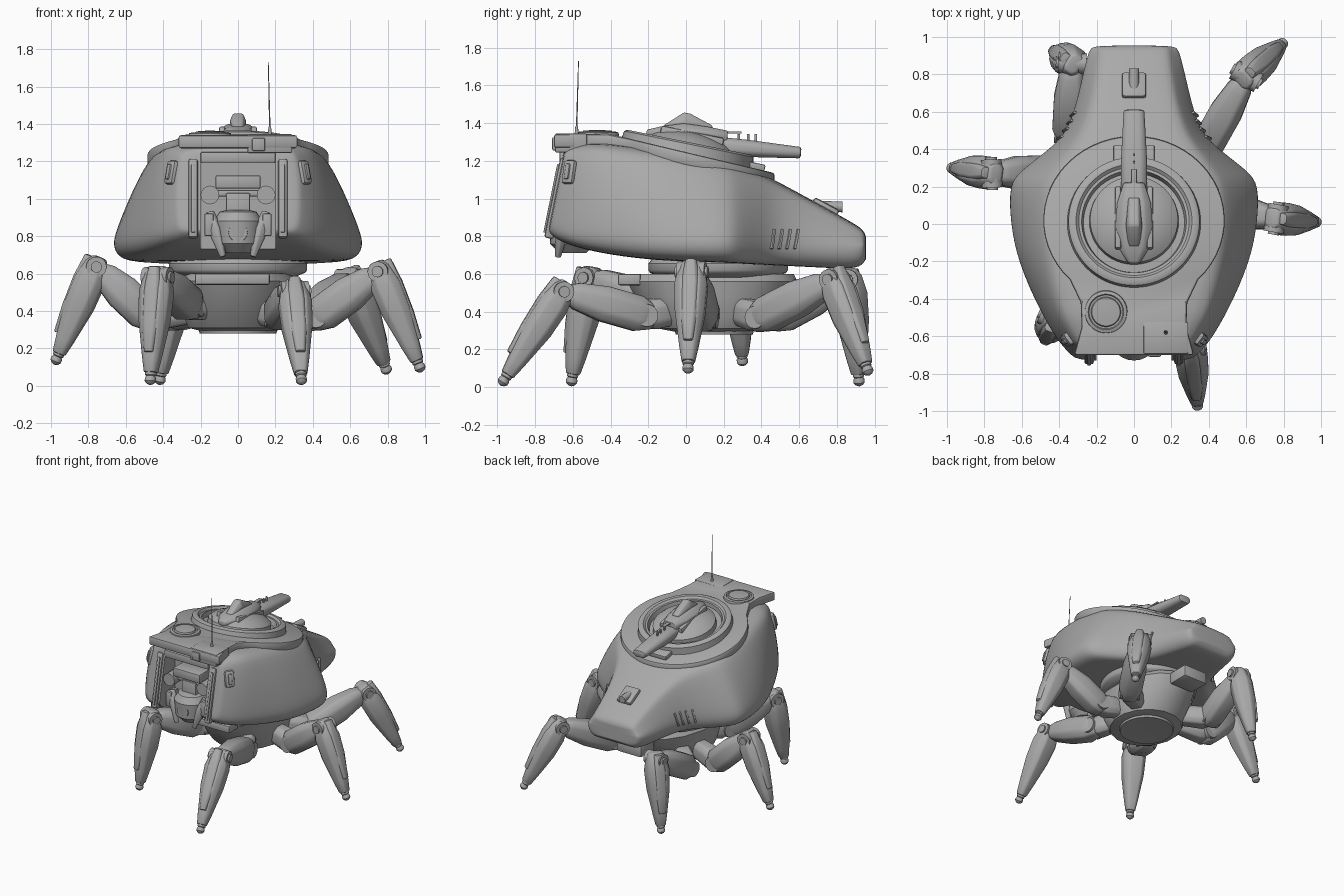
import bpy, bmesh, math
from mathutils import Vector, Matrix

if "Cube" in bpy.data.objects:
    bpy.data.objects.remove(bpy.data.objects["Cube"])

grey = bpy.data.materials.new("armour_grey")
grey.use_nodes = True
GREY = (0.4, 0.4, 0.4, 1)
grey.diffuse_color = GREY
grey.node_tree.nodes["Principled BSDF"].inputs["Base Color"].default_value = GREY


def make(name, bm, bevel=0, subsurf=0, cutter=None, angle=35):
    """Turn a bmesh into a finished, shaded object."""
    bmesh.ops.recalc_face_normals(bm, faces=bm.faces)
    mesh = bpy.data.meshes.new(name)
    bm.to_mesh(mesh)
    bm.free()
    mesh.materials.append(grey)
    ob = bpy.data.objects.new(name, mesh)
    bpy.context.collection.objects.link(ob)
    if subsurf:
        ob.modifiers.new("smooth", 'SUBSURF').levels = subsurf
    if cutter:
        cut = ob.modifiers.new("cut", 'BOOLEAN')
        cut.operation, cut.object = 'DIFFERENCE', cutter
    if bevel:
        mod = ob.modifiers.new("bevel", 'BEVEL')
        mod.width, mod.segments, mod.limit_method = bevel, 2, 'ANGLE'
    bpy.ops.object.select_all(action='DESELECT')
    ob.select_set(True)
    bpy.context.view_layer.objects.active = ob
    bpy.ops.object.convert(target='MESH')
    bpy.ops.object.shade_smooth_by_angle(angle=math.radians(angle))
    return ob


def loft(rings, strip_caps=False):
    bm = bmesh.new()
    rows = [[bm.verts.new(p) for p in r] for r in rings]
    n = len(rows[0])
    for a, b in zip(rows, rows[1:]):
        for i in range(n):
            bm.faces.new((a[i], a[(i + 1) % n], b[(i + 1) % n], b[i]))
    for r in (rows[0], rows[-1]):
        if strip_caps:
            for i in range(n // 2 - 1):
                bm.faces.new((r[i], r[i + 1], r[n - 2 - i], r[n - 1 - i]))
        else:
            bm.faces.new(r)
    return bm


def box(name, loc, size, bevel=0.008, rot=None):
    bm = bmesh.new()
    m = Matrix.Translation(loc) @ (rot or Matrix()) @ Matrix.Diagonal((*size, 1))
    bmesh.ops.create_cube(bm, size=1, matrix=m)
    return make(name, bm, bevel)


def lathe(name, loc, profile, rot=None, sides=48):
    m = Matrix.Translation(loc) @ (rot or Matrix())
    turn = [math.tau * i / sides for i in range(sides)]
    return make(name, loft([[m @ Vector((r * math.cos(a), r * math.sin(a), z))
                             for a in turn] for r, z in profile]))


def rod(name, a, b, r, r2=None, sides=16):
    a, b = Vector(a), Vector(b)
    rot = (b - a).to_track_quat('Z', 'Y').to_matrix().to_4x4()
    return lathe(name, a, [(r, 0), (r if r2 is None else r2, (b - a).length)], rot, sides)


def limb(name, a, b, stations, bevel=0.012, shift=0.0):
    """Eight-sided tapered armour shell; each station is (t, half width, half depth)."""
    a, b = Vector(a), Vector(b)
    d = (b - a).normalized()
    side = d.cross(Vector((0, 0, 1))).normalized()
    up = side.cross(d)
    rings = []
    for t, w, h in stations:
        c = a.lerp(b, t) + up * shift
        rings.append([c + side * w * x + up * h * z for x, z in
                      ((1, .5), (.6, 1), (-.6, 1), (-1, .5), (-1, -.5), (-.6, -1), (.6, -1), (1, -.5))])
    return make(name, loft(rings), bevel)


# Hull: sections along y as (y, top z, shoulder w, z, middle w, z, widest w, z, base z)
hull = [(-.72, 1.26, .30, 1.23, .315, 1.05, .31, .88, .84),
        (-.705, 1.28, .32, 1.24, .335, 1.05, .33, .86, .81),
        (-.62, 1.30, .37, 1.25, .41, 1.05, .41, .82, .76),
        (-.46, 1.31, .42, 1.25, .48, 1.05, .51, .79, .71),
        (-.20, 1.28, .48, 1.22, .57, 1.03, .63, .76, .675),
        (.02, 1.24, .49, 1.19, .59, 1.0, .67, .75, .665),
        (.21, 1.20, .48, 1.15, .585, .97, .675, .75, .66),
        (.28, 1.18, .44, 1.12, .54, .96, .62, .75, .655),
        (.38, 1.145, .37, 1.09, .44, .93, .485, .74, .65),
        (.49, 1.09, .28, 1.05, .335, .89, .355, .73, .645),
        (.70, .975, .22, .94, .27, .83, .30, .715, .635),
        (.90, .865, .195, .83, .235, .77, .255, .70, .625),
        (.94, .835, .185, .81, .22, .76, .235, .715, .655),
        (.955, .80, .17, .785, .20, .75, .21, .72, .68)]
rings = []
for y, zt, ws, zs, wm, zm, ww, zw, zb in hull:
    half = [(ws * .85, zt), (ws, zs), (wm, zm), (ww, zw + .04), (ww - .01, zw - .03),
            (ww - .06, zb), (ww * .6, zb)]
    ring = half + [(-x, z) for x, z in reversed(half)]
    rings.append([Vector((x, y + (.2 * (z - .9) if y < -.5 else 0), z)) for x, z in ring])
cutter = box("bay_cutter", (0, -.7, .93), (.40, .34, .62), 0)
cutter.hide_render = True
body = make("hull", loft(rings, True), subsurf=2, cutter=cutter)
bpy.data.objects.remove(cutter)


def on_hull(name, start, direction, size, roll=0.0, bevel=.004):
    """Place a box flat on the hull where a ray meets it."""
    _, p, n, _ = body.ray_cast(Vector(start), Vector(direction))
    rot = n.to_track_quat('Z', 'Y').to_matrix().to_4x4() @ Matrix.Rotation(roll, 4, 'Z')
    return box(name, p, size, bevel, rot)


# Upper deck: round plate running into a flat strip, sloping down beyond the strip
outline = [(.485 * math.sin(a), .02 - .45 * math.cos(a))
           for a in [math.radians(45 + 270 * i / 40) for i in range(41)]]
outline = [(.32, -.70), (.28, -.55), (.285, -.42)] + outline + [(-.285, -.42), (-.28, -.55), (-.32, -.70)]
deck_z = lambda y: 1.34 - .235 * max(0, y + .40)
make("upper_deck", loft([[Vector((x, y, deck_z(y) - drop)) for x, y in outline]
                         for drop in (.07, 0)]), bevel=.012)
tilt = Matrix.Rotation(-.2, 4, 'X')
lathe("turret_ring", (0, .01, 1.264), [(.36, -.04), (.35, .025), (.335, .035), (.31, .035),
                                       (.295, .02), (.28, .02), (.27, -.02)], tilt, 64)
lathe("turret_dome", (0, .02, 1.265), [(.24, -.03), (.235, .02), (.19, .055), (.10, .085), (.04, .09)], tilt)
for s in (-1, 1):
    box("turret_cheek", (s * .085, .03, 1.32), (.035, .34, .07), .012, tilt)

# Gun
limb("gun_head", (0, -.21, 1.345), (0, .22, 1.32),
     [(0, .03, .02), (.2, .085, .045), (.45, .10, .065), (.75, .09, .055), (1, .055, .04)])
limb("gun_crest", (0, -.12, 1.375), (0, .14, 1.375),
     [(0, .03, .012), (.42, .045, .082), (.55, .04, .075), (1, .03, .012)])
limb("gun_barrel", (0, .15, 1.28), (0, .61, 1.243), [(0, .07, .05), (.4, .07, .045), (1, .055, .03)])
box("gun_rail", (0, .24, 1.35), (.03, .11, .012), .003)
for y in (.2, .28, .33, .37):
    box("rail_post", (0, y, 1.315), (.012, .012, .055), .002)
box("deck_slot", (0, .34, 1.175), (.22, .16, .04), .008, tilt)

# Hatch, equipment box and antenna
lathe("hatch", (-.15, -.47, 1.33), [(.115, 0), (.112, .02), (.095, .025), (.09, .018), (.08, .018), (.075, .03), (.02, .034)])
box("equipment_box", (.17, -.61, 1.295), (.24, .17, .10))
box("box_latch", (.11, -.695, 1.29), (.07, .03, .07))
rod("antenna_base", (.17, -.58, 1.33), (.17, -.58, 1.385), .012, .007)
rod("antenna", (.17, -.58, 1.38), (.162, -.57, 1.73), .004, .002, 8)

# Nose sensor and side vents
slope = Matrix.Rotation(-.5, 4, 'X')
box("nose_sensor_base", (0, .74, .955), (.13, .15, .04), .015, slope)
rod("nose_sensor", (0, .72, .96), (0, .83, .955), .028)
for s in (-1, 1):
    for i in range(4):
        on_hull("vent_slat", (s, .46 + .042 * i, .785), (-s, 0, 0), (.014, .11, .022), -s * .25)

# Machinery bay
box("bay_top_box", (0, -.60, 1.09), (.24, .14, .07))
box("bay_cross_beam", (0, -.59, 1.03), (.34, .08, .035))
box("bay_lintel", (0, -.62, 1.22), (.40, .10, .06))
box("bay_neck", (0, -.58, .95), (.13, .12, .16))
lathe("bay_socket", (0, -.60, .84), [(.07, -.13), (.12, -.08), (.13, .04), (.10, .09), (.06, .10)], sides=24)
rod("bay_nozzle", (0, -.60, .82), (0, -.72, .82), .065, .05, 20)
lean = Matrix.Rotation(-.2, 4, 'X')
for s in (-1, 1):
    rod("bay_canister", (s * .15, -.68, 1.02), (s * .15, -.55, 1.02), .05)
    limb("bay_claw", (s * .15, -.64, .93), (s * .08, -.68, .69), [(0, .02, .02), (.4, .032, .035), (1, .015, .015)], .005)
    box("bay_hinge", (s * .155, -.63, .86), (.05, .1, .12))
    box("bay_rail", (s * .24, -.685, 1.0), (.05, .05, .43), .012, lean)
    box("rail_insert", (s * .24, -.71, 1.0), (.02, .02, .37), .004, lean)
    on_hull("lamp_frame", (s * .355, -1, 1.14), (0, 1, 0), (.075, .13, .04), bevel=.018)
    on_hull("lamp", (s * .355, -1, 1.14), (0, 1, 0), (.03, .085, .06), bevel=.01)

# Chassis: long rounded bowl tapering to a round base plate
bowl = [(.21, .21, .295), (.27, .29, .31), (.295, .34, .37), (.31, .42, .48), (.32, .46, .56), (.29, .44, .60)]
make("chassis", loft([[Vector((rx * math.cos(a), .14 + ry * math.sin(a), z))
                       for a in [math.tau * (i + .5) / 16 for i in range(16)]] for rx, ry, z in bowl]))
lathe("base_plate", (0, .15, 0), [(.17, .283), (.205, .28), (.21, .30)], sides=32)
lathe("slew_ring", (0, .17, 0), [(.30, .58), (.36, .605), (.37, .62), (.37, .655), (.35, .68), (.30, .69)])
box("front_plate", (-.03, -.30, .57), (.40, .12, .06), .01)
box("rear_plate", (0, .65, .52), (.22, .18, .10), .015)


# Legs
def leg(hip, knee, foot):
    hip, knee, foot = Vector(hip), Vector(knee), Vector(foot)
    axis = (knee - hip).cross(Vector((0, 0, 1))).normalized()
    core = Vector((0, .15, .44))
    limb("hip_link", core.lerp(hip, .45), hip, [(0, .06, .07), (.8, .075, .08), (1.1, .05, .05)])
    rod("hip_joint", hip - axis * .075, hip + axis * .075, .06)
    limb("thigh", hip, knee, [(-.12, .06, .06), (.08, .088, .095), (.5, .088, .095), (.82, .068, .072), (.95, .05, .045)], .015)
    rod("knee_joint", knee - axis * .075, knee + axis * .075, .055)
    rod("knee_pin", knee - axis * .088, knee + axis * .088, .03)
    limb("shin", knee, foot, [(-.10, .05, .035), (-.03, .07, .06), (.14, .088, .08), (.4, .08, .077),
                              (.75, .05, .049), (.9, .035, .035)], .009)
    limb("shin_plate", knee, foot, [(-.08, .03, .03), (.15, .05, .04), (.45, .045, .035), (.72, .025, .02)], .006, .05)
    tip = (foot - knee).normalized()
    lathe("foot", foot, [(.03, -.08), (.03, -.045), (.024, -.04), (.03, -.028), (.03, -.012), (.02, 0), (.006, .007)],
          tip.to_track_quat('Z', 'Y').to_matrix().to_4x4(), 16)


leg((.22, -.22, .38), (.30, -.66, .505), (.34, -.98, .015))
leg((-.26, -.16, .43), (-.43, -.51, .58), (-.47, -.61, .012))
leg((.43, .09, .37), (.76, .03, .61), (.98, .01, .08))
leg((-.48, .28, .37), (-.76, .27, .635), (-.98, .30, .12))
leg((.38, .40, .37), (.60, .79, .57), (.80, .97, .07))
leg((-.35, .49, .37), (-.33, .86, .57), (-.42, .92, .012))
